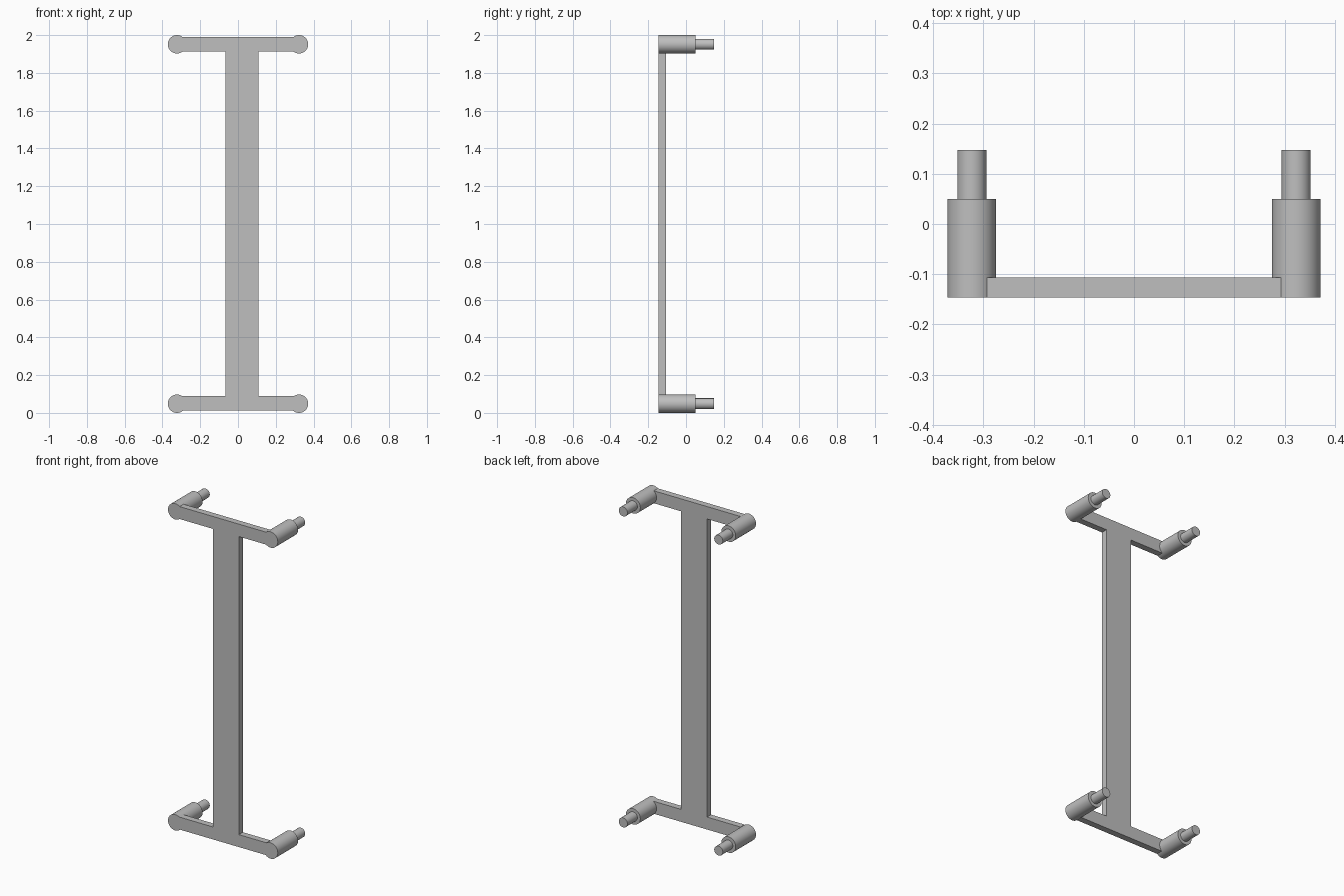
import bpy
import bmesh
from math import radians
from mathutils import Matrix

cube = bpy.data.objects.get("Cube")
if cube:
    bpy.data.objects.remove(cube)

grey = bpy.data.materials.new("plain grey")
grey.use_nodes = True
COLOUR = (0.52, 0.52, 0.52, 1)
grey.diffuse_color = COLOUR
grey.node_tree.nodes["Principled BSDF"].inputs["Base Color"].default_value = COLOUR

FRONT, BACK = -0.146, 0.147
PLATE_BACK, SLEEVE_BACK = -0.107, 0.05
PEG_X = 0.323
SLEEVE_R, PIN_R = 0.0485, 0.029
ROWS = {"lower": SLEEVE_R, "upper": 2 - SLEEVE_R}


def finish(name, bm):
    bmesh.ops.recalc_face_normals(bm, faces=bm.faces)
    mesh = bpy.data.meshes.new(name)
    bm.to_mesh(mesh)
    bm.free()
    mesh.materials.append(grey)
    obj = bpy.data.objects.new(name, mesh)
    bpy.context.collection.objects.link(obj)
    return obj


def rod(name, x, z, radius, y0, y1):
    """Round rod lying along y."""
    bm = bmesh.new()
    place = Matrix.Translation((x, (y0 + y1) / 2, z)) @ Matrix.Rotation(radians(90), 4, "X")
    bmesh.ops.create_cone(bm, cap_ends=True, segments=64, radius1=radius,
                          radius2=radius, depth=y1 - y0, matrix=place)
    obj = finish(name, bm)
    bpy.ops.object.select_all(action="DESELECT")
    obj.select_set(True)
    bpy.context.view_layer.objects.active = obj
    bpy.ops.object.shade_smooth_by_angle(angle=radians(35))


# Flat I-shaped plate: off-centre upright with a crossbar at each end
left, right, arm, half = -0.067, 0.108, 0.295, 0.038
low, high = ROWS["lower"] + 0.003, ROWS["upper"]
outline = [
    (-arm, low - half), (arm, low - half), (arm, low + half), (right, low + half),
    (right, high - half), (arm, high - half), (arm, high + half), (-arm, high + half),
    (-arm, high - half), (left, high - half), (left, low + half), (-arm, low + half),
]
bm = bmesh.new()
face = bm.faces.new([bm.verts.new((x, FRONT, z)) for x, z in outline])
sweep = bmesh.ops.extrude_face_region(bm, geom=[face], use_keep_orig=True)
moved = [v for v in sweep["geom"] if isinstance(v, bmesh.types.BMVert)]
bmesh.ops.translate(bm, verts=moved, vec=(0, PLATE_BACK - FRONT, 0))
finish("handle_plate", bm)

# Stepped pegs at the four corners
for row, z in ROWS.items():
    for side, x in (("right", -PEG_X), ("left", PEG_X)):
        rod(f"{row}_{side}_sleeve", x, z, SLEEVE_R, FRONT, SLEEVE_BACK)
        rod(f"{row}_{side}_pin", x, z, PIN_R, SLEEVE_BACK - 0.01, BACK)
